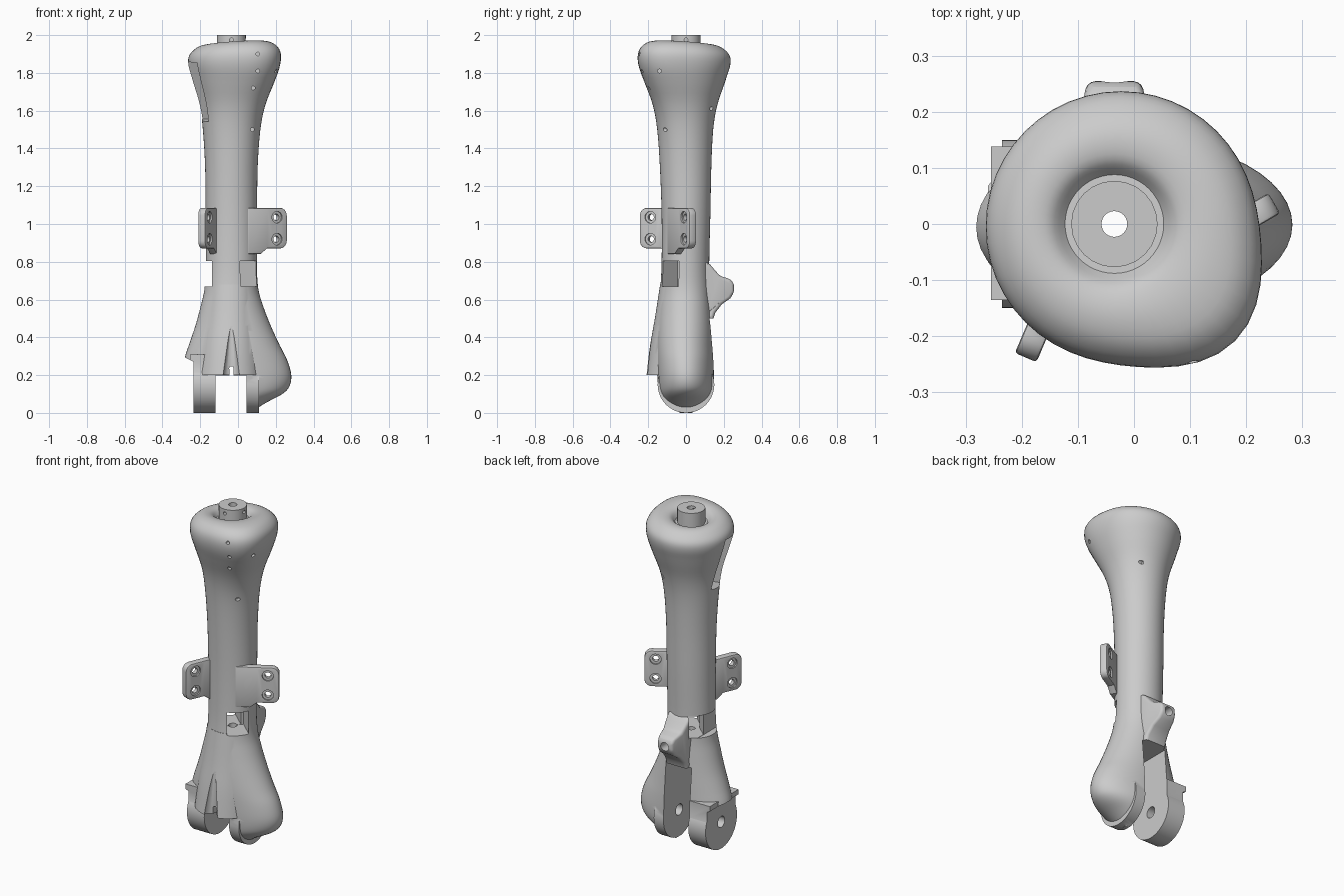
import bpy, bmesh, math
from mathutils import Vector, Matrix

if "Cube" in bpy.data.objects:
    bpy.data.objects.remove(bpy.data.objects["Cube"])

AX = -0.035  # x of the limb's long axis


def make(name, bm):
    bmesh.ops.recalc_face_normals(bm, faces=bm.faces)
    me = bpy.data.meshes.new(name)
    bm.to_mesh(me)
    bm.free()
    ob = bpy.data.objects.new(name, me)
    bpy.context.collection.objects.link(ob)
    return ob


def box(name, lo, hi, mat=None):
    lo, hi = Vector(lo), Vector(hi)
    bm = bmesh.new()
    bmesh.ops.create_cube(bm, size=1)
    for v in bm.verts:
        v.co = Vector(v.co[i] * (hi[i] - lo[i]) + (lo[i] + hi[i]) / 2 for i in range(3))
        if mat:
            v.co = mat @ v.co
    return make(name, bm)


def rod(name, a, b, r1, r2=None, seg=32):
    a, b = Vector(a), Vector(b)
    bm = bmesh.new()
    m = Matrix.Translation((a + b) / 2) @ (b - a).to_track_quat('Z', 'Y').to_matrix().to_4x4()
    bmesh.ops.create_cone(bm, cap_ends=True, segments=seg, radius1=r1,
                          radius2=r1 if r2 is None else r2, depth=(b - a).length, matrix=m)
    return make(name, bm)


def prism(name, pts, depth, mat):
    bm = bmesh.new()
    lo = [bm.verts.new(mat @ Vector((x, y, -depth / 2))) for x, y in pts]
    hi = [bm.verts.new(mat @ Vector((x, y, depth / 2))) for x, y in pts]
    bm.faces.new(lo)
    bm.faces.new(hi)
    for i in range(len(pts)):
        j = (i + 1) % len(pts)
        bm.faces.new((lo[i], lo[j], hi[j], hi[i]))
    return make(name, bm)


def loft(name, secs, seg=48, sub=4):
    """Rings (z, cx, cy, rx, ry, corner bulge), splined along the length."""
    fine = []
    for i in range(len(secs) - 1):
        p = [secs[max(0, min(len(secs) - 1, i + k))] for k in (-1, 0, 1, 2)]
        for s in range(sub):
            t = s / sub
            fine.append([b + 0.5 * t * (c - a + t * (2*a - 5*b + 4*c - d + t * (3*(b - c) + d - a)))
                         for a, b, c, d in zip(*p)])
    fine.append(secs[-1])
    bm = bmesh.new()
    rings = []
    for z, cx, cy, rx, ry, bulge in fine:
        ring = []
        for k in range(seg):
            a = 2 * math.pi * k / seg
            d = (a - 1.75 * math.pi + math.pi) % (2 * math.pi) - math.pi
            f = 1 + bulge * math.exp(-(d / 0.55) ** 2)
            x, y = cx + rx * f * math.cos(a), cy + ry * f * math.sin(a)
            tilt = max(0, min(1, (z - 1.8) / 0.14)) * 0.07 * (x - y)
            ring.append(bm.verts.new((x, y, z + tilt)))
        rings.append(ring)
    for r, q in zip(rings, rings[1:]):
        for k in range(seg):
            j = (k + 1) % seg
            bm.faces.new((r[k], r[j], q[j], q[k]))
    bm.faces.new(rings[0])
    bm.faces.new(rings[-1])
    return make(name, bm)


def apply(ob, kind, **kw):
    bpy.context.view_layer.objects.active = ob
    m = ob.modifiers.new("m", kind)
    for k, v in kw.items():
        setattr(m, k, v)
    bpy.ops.object.modifier_apply(modifier=m.name)


def boolean(ob, other, op='DIFFERENCE'):
    apply(ob, 'BOOLEAN', object=other, operation=op, solver='EXACT')
    bpy.data.objects.remove(other)


def smooth(ob):
    bpy.ops.object.select_all(action='DESELECT')
    ob.select_set(True)
    bpy.context.view_layer.objects.active = ob
    bpy.ops.object.shade_smooth_by_angle(angle=math.radians(32))


# main limb: forked foot, slim shaft, swollen head with a dimple
limb = loft("limb_body", [
    (0.0, 0, 0, .07, .04, 0), (.03, 0, 0, .11, .095, 0), (.06, 0, 0, .16, .122, 0),
    (.1, 0, 0, .235, .142, 0), (.14, 0, 0, .272, .15, 0), (.2, 0, -.002, .282, .152, 0),
    (.28, -.012, -.005, .272, .153, 0), (.36, -.02, -.008, .24, .152, 0),
    (.46, -.026, -.008, .2, .147, 0), (.56, -.032, -.007, .167, .139, 0),
    (.66, AX, -.005, .142, .131, 0), (.8, AX, -.003, .135, .126, 0),
    (1.05, AX, 0, .136, .129, 0), (1.3, AX, -.002, .139, .136, 0),
    (1.5, -.034, -.004, .152, .148, .02), (1.63, -.03, -.004, .173, .17, .08),
    (1.75, -.026, -.004, .212, .21, .15), (1.84, -.024, -.005, .238, .238, .19),
    (1.9, -.023, -.004, .237, .237, .19), (1.94, -.025, -.003, .205, .205, .16),
    (1.957, -.03, 0, .16, .16, .08), (1.95, AX, 0, .115, .115, 0), (1.92, AX, 0, .088, .088, 0)])

# front wall that bridges the fork
boolean(limb, loft("front_wall", [
    (.2, -.045, -.06, .17, .152, 0), (.35, -.042, -.045, .16, .147, 0),
    (.5, -.038, -.03, .145, .135, 0), (.68, AX, -.015, .128, .122, 0)]), 'UNION')

# fork lugs
for x0, x1 in ((-.26, -.1), (.03, .11)):
    boolean(limb, rod("lug", (x0, 0, .15), (x1, 0, .15), .15, seg=48), 'UNION')
boolean(limb, box("lug_web", (-.255, -.135, .15), (-.1, .138, .31)), 'UNION')

# rear boss, drawn in side profile and swept across x
yz = Matrix(((0, 0, 1, AX), (1, 0, 0, 0), (0, 1, 0, 0), (0, 0, 0, 1)))
boss = prism("rear_boss", [
    (.05, .81), (.12, .795), (.145, .765), (.18, .725), (.235, .708), (.254, .685), (.255, .64),
    (.235, .607), (.19, .575), (.155, .53), (.135, .47), (.05, .47)], .15, yz)
for v in boss.data.vertices:
    v.co.x = AX + (v.co.x - AX) * (1 - max(0, v.co.y - .12) * 2.6)
apply(boss, 'BEVEL', width=.02, segments=3)
boolean(limb, boss, 'UNION')
boolean(limb, rod("boss_hole", (AX, .1, .655), (AX, .4, .655), .026))

# fork slot, open at the back, with a flat outer face on the left lug
boolean(limb, box("slot_low", (-.12, -.5, -.1), (.045, .5, .197)))
boolean(limb, box("slot_back", (-.1201, -.115, -.1), (.0451, .5, .5)))
flat = prism("outer_flat", [(-.6, -.1), (-.235, -.1), (-.235, .27), (-.6, .46)], 1,
             Matrix(((1, 0, 0, 0), (0, 0, 1, 0), (0, 1, 0, 0), (0, 0, 0, 1))))
boolean(limb, flat)
boolean(limb, rod("axle_hole", (-.4, 0, .16), (.12, 0, .16), .033))

# front cable groove and notch
boolean(limb, rod("groove", (AX, -.222, .15), (AX, -.175, .5), .052, .002))
boolean(limb, rod("notch", (AX, -.4, .235), (AX, 0, .235), .012, seg=16))
boolean(limb, box("notch_slit", (AX - .011, -.4, .15), (AX + .011, 0, .236)))

# windows below the brackets
turn = Matrix.Translation((AX, 0, 0)) @ Matrix.Rotation(math.radians(-42), 4, 'Z')
boolean(limb, box("window_front", (0, -.06, .67), (.3, .06, .805), turn))
boolean(limb, box("window_left", (-.4, -.2, .67), (-.137, .2, .803)))
boolean(limb, box("window_back", (-.3, -.045, .672), (.01, .045, .8), turn))

# slanted recess on the head's left front
lean = (Matrix.Translation((-.172, -.125, 1.7)) @ Matrix.Rotation(math.radians(40), 4, 'Z')
        @ Matrix.Rotation(math.radians(-14), 4, 'Y') @ Matrix.Rotation(math.radians(-90), 4, 'Z'))
boolean(limb, box("recess", (-.2, -.05, -.16), (.2, .05, .16),
                  lean @ Matrix.Translation((-.21, 0, 0))))

# through bore and small pin holes
boolean(limb, rod("bore", (AX, 0, .3), (AX, 0, 2.1), .023, seg=24))
for x, z in ((.105, 1.9), (.105, 1.81), (.08, 1.72), (.075, 1.5)):
    boolean(limb, rod("pin", (x, -.4, z), (x, -.06, z), .01, seg=12))
for y, z in ((-.14, 1.81), (.135, 1.61)):
    boolean(limb, rod("pin", (.05, y, z), (.4, y, z), .01, seg=12))
smooth(limb)

# top post
post = rod("top_post", (AX, 0, 1.88), (AX, 0, 2.0), .077, seg=24)
boolean(post, rod("bore", (AX, 0, 1.8), (AX, 0, 2.1), .023, seg=24))
boolean(post, rod("pin", (AX, 0, 1.975), (.2, 0, 1.975), .01, seg=12))
boolean(post, rod("pin", (AX, 0, 1.975), (AX, -.2, 1.975), .01, seg=12))
smooth(post)


# two bracket plates with countersunk screw holes
def bracket(name, end, ang, length):
    out = Vector((math.cos(ang), math.sin(ang), 0))
    side = Vector((-out.y, out.x, 0))
    m = Matrix((out, Vector((0, 0, 1)), side)).transposed().to_4x4()
    m.translation = Vector((end[0], end[1], .978))
    r, h = .04, .107
    pts = [(-length, -h - .03), (-.16, -h - .03), (-.12, -h)]
    for cy, a0 in ((-h + r, -90), (h - r, 0)):
        for k in range(7):
            a = math.radians(a0 + 15 * k)
            pts.append((-r + r * math.cos(a), cy + r * math.sin(a)))
    pts += [(-.12, h), (-length, h)]
    ob = prism(name, pts, .042, m)
    apply(ob, 'BEVEL', width=.006, segments=2, limit_method='ANGLE', angle_limit=1.2)
    for z in (-.058, .058):
        c = (-.062, z)
        boolean(ob, rod("hole", m @ Vector((*c, -.1)), m @ Vector((*c, .1)), .017, seg=24))
        for s in (-1, 1):
            boolean(ob, rod("sink", m @ Vector((*c, s * .012)), m @ Vector((*c, s * .06)), .031, seg=24))
    smooth(ob)


bracket("right_bracket", (.25, .037), math.radians(30), .24)
bracket("left_bracket", (-.193, -.238), math.radians(247), .22)
